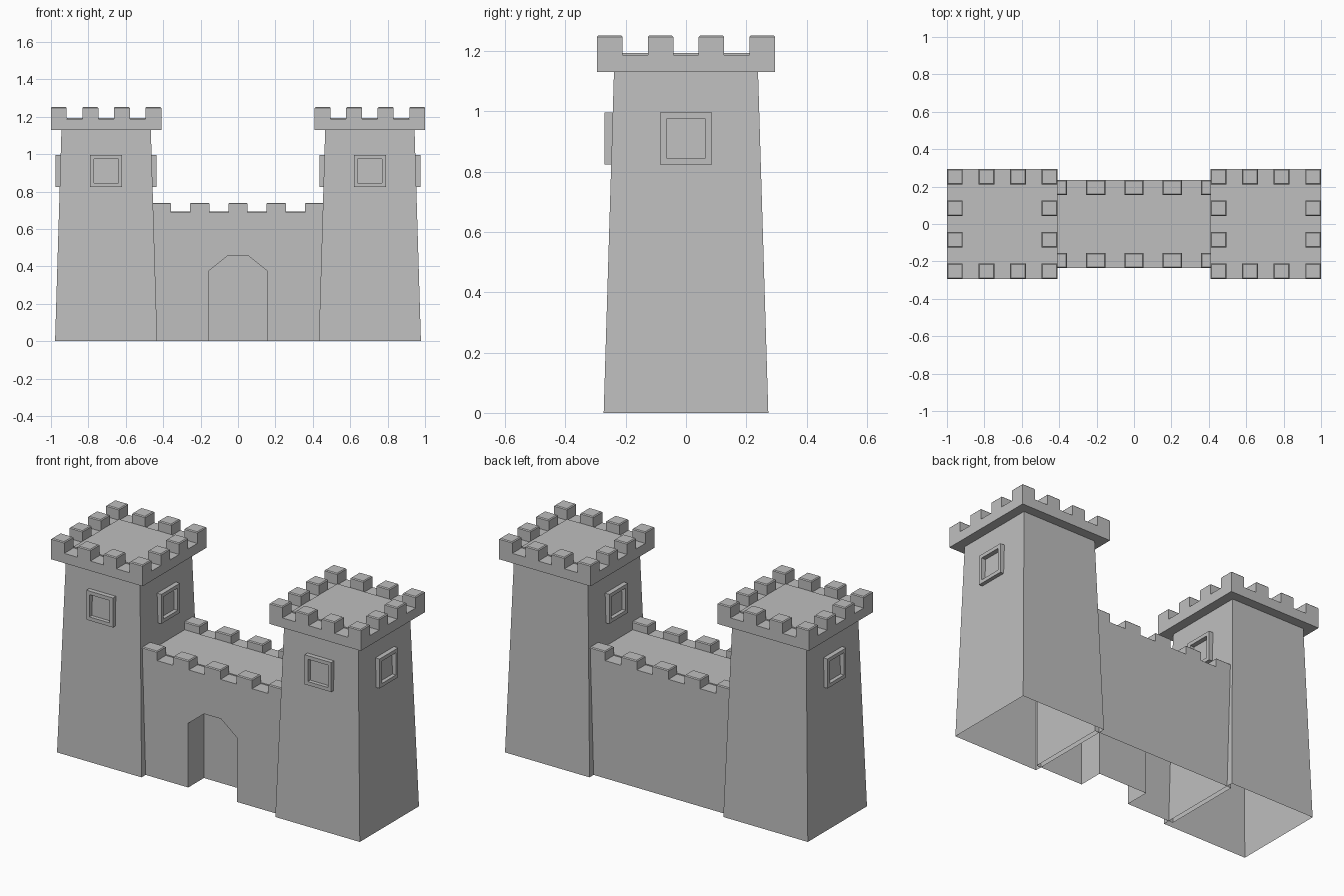
import bpy, bmesh
from mathutils import Matrix, Vector

cube = bpy.data.objects.get("Cube")
if cube:
    bpy.data.objects.remove(cube, do_unlink=True)

stone = bpy.data.materials.new("grey_stone")
stone.use_nodes = True
GREY = (0.52, 0.52, 0.52, 1)
stone.diffuse_color = GREY
stone.node_tree.nodes["Principled BSDF"].inputs["Base Color"].default_value = GREY


def finish(bm, name, recalc=True):
    if recalc:
        bmesh.ops.recalc_face_normals(bm, faces=bm.faces)
    mesh = bpy.data.meshes.new(name)
    bm.to_mesh(mesh)
    bm.free()
    mesh.materials.append(stone)
    obj = bpy.data.objects.new(name, mesh)
    bpy.context.collection.objects.link(obj)
    return obj


def add_block(bm, cx, cy, hx, hy, z0, z1, top=1.0, chamfer=0.0):
    """Box or tapered block; the top edges may be chamfered."""
    verts = bmesh.ops.create_cube(bm, size=2)["verts"]
    for v in verts:
        s = top if v.co.z > 0 else 1.0
        v.co = (cx + v.co.x * hx * s, cy + v.co.y * hy * s,
                z1 if v.co.z > 0 else z0)
    if chamfer:
        edges = {e for v in verts for e in v.link_edges
                 if all(w.co.z > z1 - 1e-5 for w in e.verts)}
        bmesh.ops.bevel(bm, geom=list(edges), offset=chamfer,
                        segments=1, affect='EDGES')


def drop_bottom(bm):
    low = [f for f in bm.faces if all(v.co.z < 1e-4 for v in f.verts)]
    bmesh.ops.delete(bm, geom=low, context='FACES_ONLY')


def battlements(name, cx, hx, hy, depth, nx, ny, z0, z1):
    """Merlons on every other cell around a rectangular rim."""
    bm = bmesh.new()
    wx = 2 * hx / nx
    for i in range(0, nx, 2):
        for s in (-1, 1):
            add_block(bm, cx - hx + (i + 0.5) * wx, s * (hy - depth / 2),
                      wx / 2, depth / 2, z0, z1, chamfer=0.005)
    wy = 2 * hy / ny if ny else 0
    for j in range(2, ny - 1, 2):
        for s in (-1, 1):
            add_block(bm, cx + s * (hx - depth / 2), -hy + (j + 0.5) * wy,
                      depth / 2, wy / 2, z0, z1, chamfer=0.005)
    return finish(bm, name)


def window_frame(name, cx, turn):
    """Square ring standing proud of a tower side."""
    outer, inner, mid, front, back = 0.086, 0.065, 0.91, -0.27, -0.235
    bm = bmesh.new()
    rings = []
    for r, y in ((outer, back), (outer, front), (inner, front), (inner, back)):
        rings.append([bm.verts.new((a * r, y, mid + b * r))
                      for a, b in ((-1, -1), (1, -1), (1, 1), (-1, 1))])
    for k in range(4):
        a, b = rings[k], rings[(k + 1) % 4]
        for i in range(4):
            j = (i + 1) % 4
            bm.faces.new((a[i], a[j], b[j], b[i]))
    bm.transform(Matrix.Translation(Vector((cx, 0, 0)))
                 @ Matrix.Rotation(turn, 4, 'Z'))
    finish(bm, name)


# Towers: tapered hollow shaft, overhanging parapet, roof, battlements, windows
QUARTER = 1.5707963
for side, cx in (("right", -0.705), ("left", 0.705)):
    bm = bmesh.new()
    add_block(bm, cx, 0, 0.273, 0.273, 0, 1.14, top=0.874)
    drop_bottom(bm)
    finish(bm, side + "_tower_shaft", recalc=False)

    bm = bmesh.new()
    add_block(bm, cx, 0, 0.295, 0.295, 1.13, 1.187)
    finish(bm, side + "_tower_parapet")

    bm = bmesh.new()
    add_block(bm, cx, 0, 0.21, 0.21, 1.18, 1.194)
    finish(bm, side + "_tower_roof")

    battlements(side + "_tower_battlements", cx, 0.295, 0.295, 0.0843,
                7, 7, 1.187, 1.252)
    for label, turn in (("front", 0), ("left", QUARTER), ("right", -QUARTER)):
        window_frame(side + "_tower_" + label + "_window", cx, turn)

# Gate wall: hollow shell with an arched recess in its front
HX, HY, TOP, RECESS = 0.46, 0.235, 0.687, -0.09
arch = [(-0.157, 0), (-0.157, 0.375), (-0.055, 0.457),
        (0.055, 0.457), (0.157, 0.375), (0.157, 0)]
bm = bmesh.new()


def row(points, y):
    return [bm.verts.new((x, y, z)) for x, z in points]


corners = [(HX, 0), (HX, TOP), (-HX, TOP), (-HX, 0)]
front, back = row(corners, -HY), row(corners, HY)
mouth, inner = row(arch, -HY), row(arch, RECESS)
bm.faces.new(mouth + front)
bm.faces.new(back)
bm.faces.new(inner)
for a, b in ((front, back), (mouth, inner)):
    for i in range(len(a) - 1):
        bm.faces.new((a[i], a[i + 1], b[i + 1], b[i]))
finish(bm, "gate_wall")

bm = bmesh.new()
add_block(bm, 0, 0, HX, 0.155, 0.68, 0.693)
finish(bm, "gate_wall_walkway")
battlements("gate_wall_battlements", 0, HX, HY, 0.08, 9, 0, TOP, 0.74)
